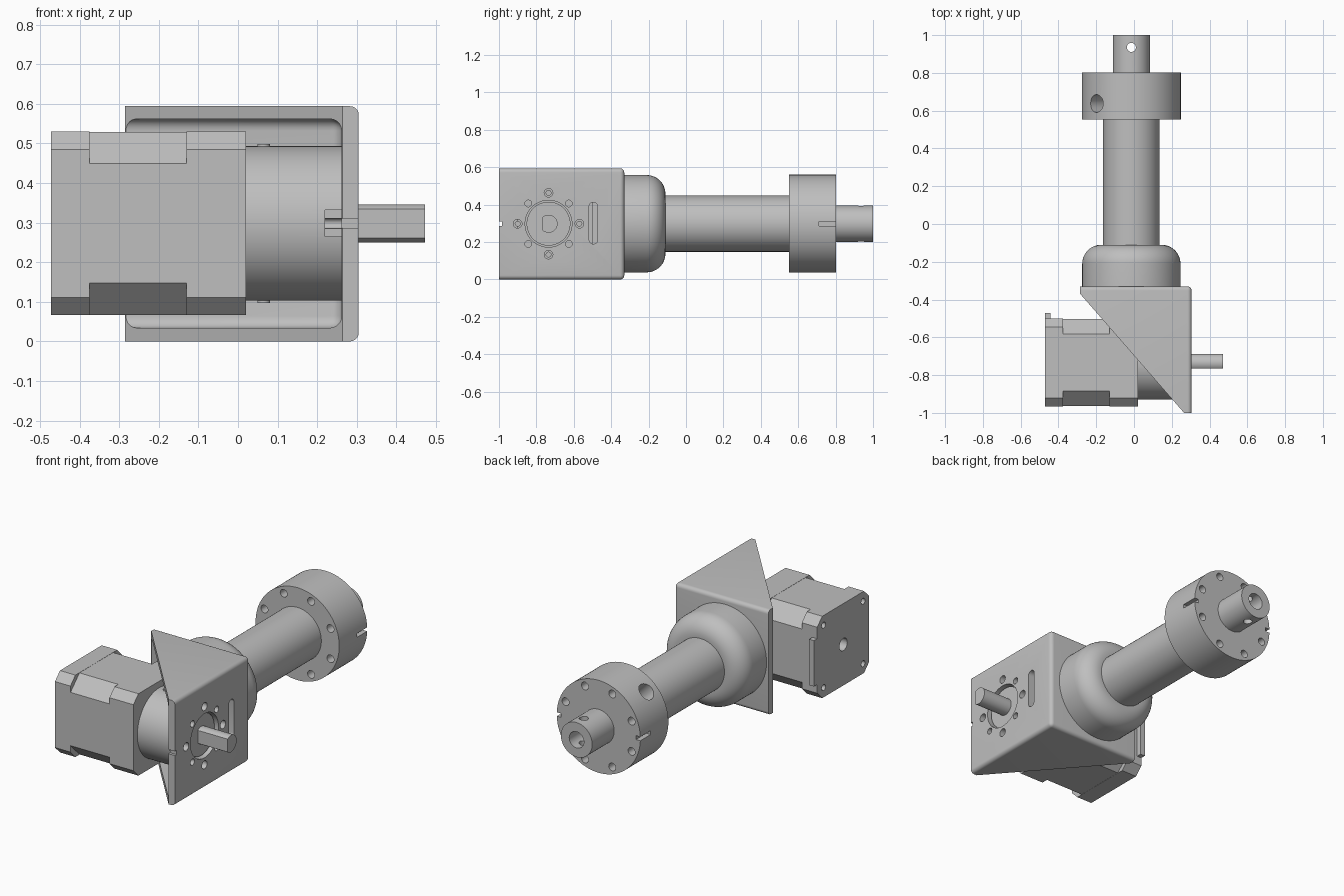
import bpy, bmesh, math
from mathutils import Vector, Matrix

cube = bpy.data.objects.get("Cube")
if cube:
    bpy.data.objects.remove(cube, do_unlink=True)

metal = bpy.data.materials.new("machined_grey")
metal.use_nodes = True
GREY = (0.52, 0.52, 0.52, 1)
metal.diffuse_color = GREY
metal.node_tree.nodes["Principled BSDF"].inputs["Base Color"].default_value = GREY

MID = 0.298       # height of both main axes
MOTOR_Y = -0.735  # motor axis
TUBE_X = -0.014   # tube axis


def make(name, bm):
    bmesh.ops.recalc_face_normals(bm, faces=bm.faces)
    mesh = bpy.data.meshes.new(name)
    bm.to_mesh(mesh)
    bm.free()
    mesh.materials.append(metal)
    ob = bpy.data.objects.new(name, mesh)
    bpy.context.collection.objects.link(ob)
    return ob


def box(name, lo, hi, bevel=0, pick=None):
    bm = bmesh.new()
    bmesh.ops.create_cube(bm, size=1)
    lo, hi = Vector(lo), Vector(hi)
    for v in bm.verts:
        v.co = (lo + hi) / 2 + v.co * (hi - lo)
    if bevel:
        edges = [e for e in bm.edges if pick is None or pick(e)]
        bmesh.ops.bevel(bm, geom=edges, offset=bevel, segments=5, profile=0.5, affect='EDGES')
    return make(name, bm)


def rod(name, a, b, r, sides=64):
    a, b = Vector(a), Vector(b)
    bm = bmesh.new()
    turn = (b - a).to_track_quat('Z', 'Y').to_matrix().to_4x4()
    bmesh.ops.create_cone(bm, cap_ends=True, segments=sides, radius1=r, radius2=r,
                          depth=(b - a).length,
                          matrix=Matrix.Translation((a + b) / 2) @ turn)
    return make(name, bm)


def prism(name, points, depth):
    """Extrude a closed outline along a vector."""
    bm = bmesh.new()
    face = bm.faces.new([bm.verts.new(p) for p in points])
    new = bmesh.ops.extrude_face_region(bm, geom=[face])["geom"]
    bmesh.ops.translate(bm, vec=depth, verts=[g for g in new if isinstance(g, bmesh.types.BMVert)])
    return make(name, bm)


def combine(ob, tools, mode='DIFFERENCE'):
    for tool in tools:
        mod = ob.modifiers.new("cut", 'BOOLEAN')
        mod.operation, mod.object, mod.solver = mode, tool, 'EXACT'
        bpy.context.view_layer.objects.active = ob
        bpy.ops.object.modifier_apply(modifier=mod.name)
        bpy.data.objects.remove(tool, do_unlink=True)
    return ob


def ring(axis_point, u, v, radius, count, start):
    """Points spaced evenly on a circle."""
    for i in range(count):
        t = start + math.tau * i / count
        yield Vector(axis_point) + radius * (math.cos(t) * Vector(u) + math.sin(t) * Vector(v))


X, Y, Z = Vector((1, 0, 0)), Vector((0, 1, 0)), Vector((0, 0, 1))

# Angle bracket: rounded block, cut on the diagonal and hollowed
bracket = box("angle_bracket", (-0.285, -1, 0), (0.305, -0.33, 0.594), 0.022,
              lambda e: all(v.co.x > 0.3 for v in e.verts) and any(v.co.y > -0.5 for v in e.verts)
              or all(v.co.y > -0.4 for v in e.verts) and abs(e.verts[0].co.x - e.verts[1].co.x) > 0.1)
slope = 0.63 / 0.55
cuts = [
    prism("cut", [(-0.4, -0.37 + 0.115 * slope, -0.1), (0.264, -1 + 0.001 * slope, -0.1),
                  (0.264, -1.3, -0.1), (-0.4, -1.3, -0.1)], (0, 0, 0.9)),
    box("cut", (-0.6, -1.3, 0.034), (0.262, -0.372, 0.562), 0.03),
    rod("cut", (0.2, MOTOR_Y, MID), (0.4, MOTOR_Y, MID), 0.125),
    box("cut", (0.2, -0.518, 0.19), (0.4, -0.472, 0.412), 0.022,
        lambda e: abs(e.verts[0].co.x - e.verts[1].co.x) > 0.1),
    box("cut", (0.2, -1.1, 0.286), (0.4, -0.985, 0.31)),
]
for start, r in ((0, 0.023), (math.pi / 4, 0.018)):
    for p in ring((0.2, MOTOR_Y, MID), Y, Z, 0.165 if start == 0 else 0.153, 4, start):
        cuts.append(rod("cut", p, p + 0.2 * X, r, 20))
combine(bracket, cuts)

# Gearbox with its raised pilot and a small side notch
gearbox = rod("gearbox", (0.015, MOTOR_Y, MID), (0.263, MOTOR_Y, MID), 0.195, 96)
gear_cuts = [box("cut", (0.22, -1, 0.265), (0.3, -0.9, 0.332))]
for p in ring((0.2, MOTOR_Y, MID), Y, Z, 0.165, 4, 0):
    gear_cuts.append(rod("cut", p, p + 0.2 * X, 0.013, 16))
combine(gearbox, gear_cuts)
rod("gearbox_pilot", (0.25, MOTOR_Y, MID), (0.285, MOTOR_Y, MID), 0.117)
for side in (1, -1):
    rod("gearbox_screw", (0.065, MOTOR_Y, MID + side * 0.18), (0.065, MOTOR_Y, MID + side * 0.201), 0.016, 20)

# Output shaft with a flat on its front side
shaft = rod("output_shaft", (0.25, MOTOR_Y, MID), (0.472, MOTOR_Y, MID), 0.048)
combine(shaft, [box("cut", (0.2, -0.9, 0.2), (0.6, MOTOR_Y - 0.031, 0.4))])


# Motor: chamfered end blocks and a more deeply chamfered core
def motor_block(name, x0, x1, chamfer, half=0.232):
    inner = half - chamfer
    pts = []
    for sy, sz in ((1, 1), (-1, 1), (-1, -1), (1, -1)):
        pair = [(half * sy, inner * sz), (inner * sy, half * sz)]
        pts += pair if sy * sz > 0 else pair[::-1]
    return prism(name, [(x0, MOTOR_Y + 0.002 + y, MID + z) for y, z in pts], (x1 - x0, 0, 0))


rear = motor_block("motor_rear_cap", -0.472, -0.375, 0.045)
rear_cuts = [rod("cut", (-0.5, MOTOR_Y, MID), (-0.4, MOTOR_Y, MID), 0.035, 32)]
for p in ring((-0.5, MOTOR_Y, MID), Y, Z, 0.25, 4, math.pi / 4):
    rear_cuts.append(rod("cut", p, p + 0.08 * X, 0.017, 20))
combine(rear, rear_cuts)
motor_block("motor_core", -0.376, -0.129, 0.08, 0.231)
motor_block("motor_front_cap", -0.13, 0.02, 0.045)
box("motor_connector", (-0.472, -0.55, 0.16), (-0.442, -0.472, 0.42))

# Rounded collar and tube, turned about the long axis
profile = [(0, -0.34), (0.26, -0.34)]
for i in range(13):
    t = math.pi / 2 * i / 12
    profile.append((0.16 + 0.1 * math.cos(t), -0.21 + 0.1 * math.sin(t)))
profile += [(0.15, -0.11), (0.15, 0.56), (0, 0.56)]
bm = bmesh.new()
verts = [bm.verts.new((TUBE_X + r, y, MID)) for r, y in profile]
edges = [bm.edges.new(pair) for pair in zip(verts, verts[1:])]
bmesh.ops.spin(bm, geom=verts + edges, cent=(TUBE_X, 0, MID), axis=Y, angle=math.tau, steps=96)
bmesh.ops.remove_doubles(bm, verts=bm.verts, dist=0.0001)
make("collar_and_tube", bm)

# End flange with bolt holes, side slits and a slanted radial hole
flange = rod("end_flange", (TUBE_X, 0.552, MID), (TUBE_X, 0.803, MID), 0.262, 96)
cuts = [rod("cut", p, p + 0.4 * Y, 0.022, 20)
        for p in ring((TUBE_X, 0.5, MID), X, Z, 0.224, 8, math.pi / 8)]
for side in (1, -1):
    x0, x1 = sorted((TUBE_X + side * 0.235, TUBE_X + side * 0.3))
    cuts.append(box("cut", (x0, 0.71, 0.287), (x1, 0.9, 0.309)))
hub = Vector((TUBE_X, 0.638, MID))
slant = (Z - X).normalized()
cuts.append(rod("cut", hub + 0.16 * slant, hub + 0.35 * slant, 0.047, 40))
combine(flange, cuts)

# Hollow end spigot with a cross pin hole
spigot = rod("end_spigot", (TUBE_X, 0.79, MID), (TUBE_X, 1, MID), 0.098)
combine(spigot, [rod("cut", (TUBE_X, 0.83, MID), (TUBE_X, 1.1, MID), 0.046, 40),
                 rod("cut", (TUBE_X, 0.935, MID - 0.2), (TUBE_X, 0.935, MID + 0.2), 0.024, 24)])

# Smooth the curved surfaces and keep machined edges sharp
bpy.ops.object.select_all(action='DESELECT')
for ob in bpy.context.collection.objects:
    if ob.type == 'MESH' and metal.name in ob.data.materials:
        ob.select_set(True)
        bpy.context.view_layer.objects.active = ob
bpy.ops.object.shade_smooth_by_angle(angle=math.radians(30))
